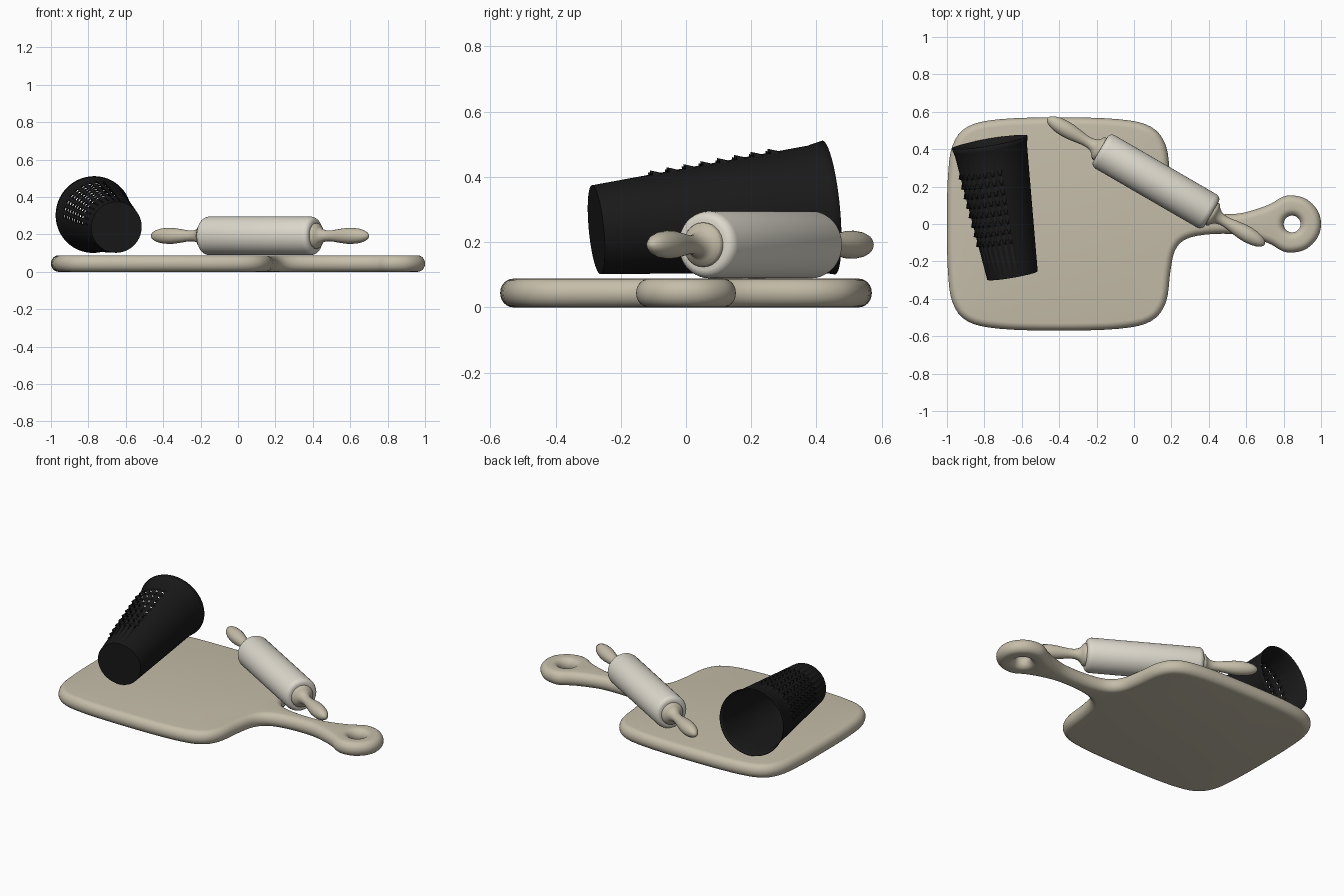
import bpy, bmesh
from math import sin, cos, pi, radians
from mathutils import Vector

if "Cube" in bpy.data.objects:
    bpy.data.objects.remove(bpy.data.objects["Cube"])


def material(name, rgb):
    m = bpy.data.materials.new(name)
    m.diffuse_color = (*rgb, 1)
    m.use_nodes = True
    m.node_tree.nodes["Principled BSDF"].inputs["Base Color"].default_value = m.diffuse_color
    return m


WOOD = material("wood", (0.56, 0.51, 0.40))
PALE = material("pale_wood", (0.72, 0.69, 0.61))
BLACK = material("black_metal", (0.01, 0.01, 0.01))


def finish(bm, name, mat, angle=35):
    me = bpy.data.meshes.new(name)
    bm.to_mesh(me)
    bm.free()
    ob = bpy.data.objects.new(name, me)
    bpy.context.collection.objects.link(ob)
    me.materials.append(mat)
    bpy.ops.object.select_all(action='DESELECT')
    ob.select_set(True)
    bpy.context.view_layer.objects.active = ob
    bpy.ops.object.shade_smooth_by_angle(angle=radians(angle))
    return ob


def bridge(bm, a, b):
    n = len(a)
    for i in range(n):
        k = (i + 1) % n
        bm.faces.new((a[i], a[k], b[k], b[i]))


def catmull(pts, steps):
    out, n = [], len(pts)
    for i in range(n):
        p0, p1, p2, p3 = (Vector(pts[(i + k - 1) % n]) for k in range(4))
        for s in range(steps):
            t = s / steps
            out.append(0.5 * (2 * p1 + (p2 - p0) * t + (2 * p0 - 5 * p1 + 4 * p2 - p3) * t * t
                              + (3 * p1 - p0 - 3 * p2 + p3) * t ** 3))
    return out


# Cutting board: rounded outline with ring handle, fully rounded edge
half = [(-1, 0), (-0.995, 0.25), (-0.97, 0.42), (-0.89, 0.52), (-0.72, 0.56), (-0.4, 0.57),
        (-0.08, 0.56), (0.09, 0.52), (0.17, 0.42), (0.195, 0.25), (0.22, 0.14), (0.28, 0.08),
        (0.4, 0.055), (0.55, 0.055), (0.65, 0.078), (0.735, 0.11), (0.79, 0.143),
        (0.845, 0.153), (0.92, 0.134), (0.98, 0.075), (1, 0)]
outline = catmull(half + [(x, -y) for x, y in half[-2:0:-1]], 4)[::-1]
hole = [Vector((0.845 + 0.045 * cos(a), 0.045 * sin(a))) for a in (2 * pi * i / 32 for i in range(32))]
H, R = 0.088, 0.04


def rounded_wall(bm, pts, side):
    """Stack of loops with rounded top and bottom edges; returns end loops."""
    n, rings = len(pts), []
    for k in range(13):
        a = -pi / 2 + pi * k / 12
        inset = R * (1 - cos(a))
        z = H / 2 + sin(a) * H / 2
        ring = []
        for i, p in enumerate(pts):
            t = (pts[(i + 1) % n] - pts[i - 1]).normalized()
            q = p + Vector((t.y, -t.x)) * inset * side
            ring.append(bm.verts.new((q.x, q.y, z)))
        rings.append(ring)
    for a, b in zip(rings, rings[1:]):
        bridge(bm, a, b)
    return rings[0], rings[-1]


bm = bmesh.new()
outer = rounded_wall(bm, outline, -1 if sum(
    p.x * q.y - q.x * p.y for p, q in zip(outline, outline[1:] + outline[:1])) > 0 else 1)
inner = rounded_wall(bm, hole, 1)
for lo, li in zip(outer, inner):
    edges = [bm.edges.get((l[i - 1], l[i])) for l in (lo, li) for i in range(len(l))]
    bmesh.ops.triangle_fill(bm, edges=edges, use_beauty=True)
bmesh.ops.recalc_face_normals(bm, faces=bm.faces)
finish(bm, "cutting_board", WOOD)


# Rolling pin: lathed roller and two lathed handles
def lathe(name, profile, origin, axis, mat, sides):
    q = axis.to_track_quat('Z', 'Y')
    bm = bmesh.new()
    rings = [[bm.verts.new(origin + q @ Vector((r * cos(2 * pi * i / sides), r * sin(2 * pi * i / sides), z)))
              for i in range(sides)] for z, r in profile]
    for a, b in zip(rings, rings[1:]):
        bridge(bm, a, b)
    bm.faces.new(rings[0][::-1])
    bm.faces.new(rings[-1])
    return finish(bm, name, mat)


centre = Vector((0.1175, 0.2275, 0.192))
axis = Vector((cos(radians(-30.1)), sin(radians(-30.1)), 0))
end = [(0.344, 0.078), (0.342, 0.086), (0.336, 0.094), (0.327, 0.100), (0.315, 0.103)]
lathe("roller", [(-z, r) for z, r in end] + end[::-1], centre, axis, PALE, 40)
grip = [(0.33, 0.068), (0.352, 0.068), (0.36, 0.064), (0.368, 0.05), (0.385, 0.036), (0.41, 0.029),
        (0.44, 0.029), (0.48, 0.035), (0.53, 0.042), (0.57, 0.043), (0.61, 0.039), (0.64, 0.031),
        (0.66, 0.02), (0.669, 0.01), (0.672, 0.003)]
for side, name in ((1, "right_handle"), (-1, "left_handle")):
    lathe(name, grip, centre, axis * side, WOOD, 28)

# Cone grater lying on its side: open wide end, closed narrow end, rows of teeth
small, large = Vector((-0.65, -0.275, 0.238)), Vector((-0.772, 0.437, 0.306))
d = (large - small).normalized()
L = (large - small).length
up = (Vector((0, 0, 1)) - d * d.z).normalized()
left = up.cross(d)
SEG, STEP, ROWS, COLS = 90, 0.053, 8, 9


def radius(t):
    flare = max(0, (t - 0.68) / (L - 0.68))
    return 0.137 + 0.058 * min(t, 0.68) / 0.68 + 0.011 * flare


def surface(t, i, lift=0):
    a = 2 * pi * i / SEG
    return small + d * t + (up * cos(a) + left * sin(a)) * (radius(t) + lift)


row_t = [0.185 + STEP * k for k in range(ROWS)]
levels = [0] + [t + e for t in row_t for e in (0, 0.03)] + [0.68, 0.7, L]
bm = bmesh.new()
v = [[bm.verts.new(surface(t, i)) for i in range(SEG)] for t in levels]
bm.faces.new(v[0])
tooth_cols = [(-3 + 3 * k) % SEG for k in range(COLS)]
skip = {(c + e) % SEG for c in tooth_cols for e in (0, 1)}
for j in range(len(levels) - 1):
    is_row = j % 2 == 1 and j < 2 * ROWS
    for i in range(SEG):
        if not (is_row and i in skip):
            k = (i + 1) % SEG
            bm.faces.new((v[j][i], v[j + 1][i], v[j + 1][k], v[j][k]))
    if is_row:
        # raised hood over each hole, open towards the narrow end
        for c in tooth_cols:
            m, e = (c + 1) % SEG, (c + 2) % SEG
            p = bm.verts.new(surface(levels[j], c + 1, 0.013))
            rim = (v[j][c], v[j + 1][c], v[j + 1][m], v[j + 1][e], v[j][e])
            for a, b in zip(rim, rim[1:]):
                bm.faces.new((a, b, p))
grater = finish(bm, "cone_grater", BLACK)
shell = grater.modifiers.new("thickness", 'SOLIDIFY')
shell.thickness = 0.004
shell.offset = -1
